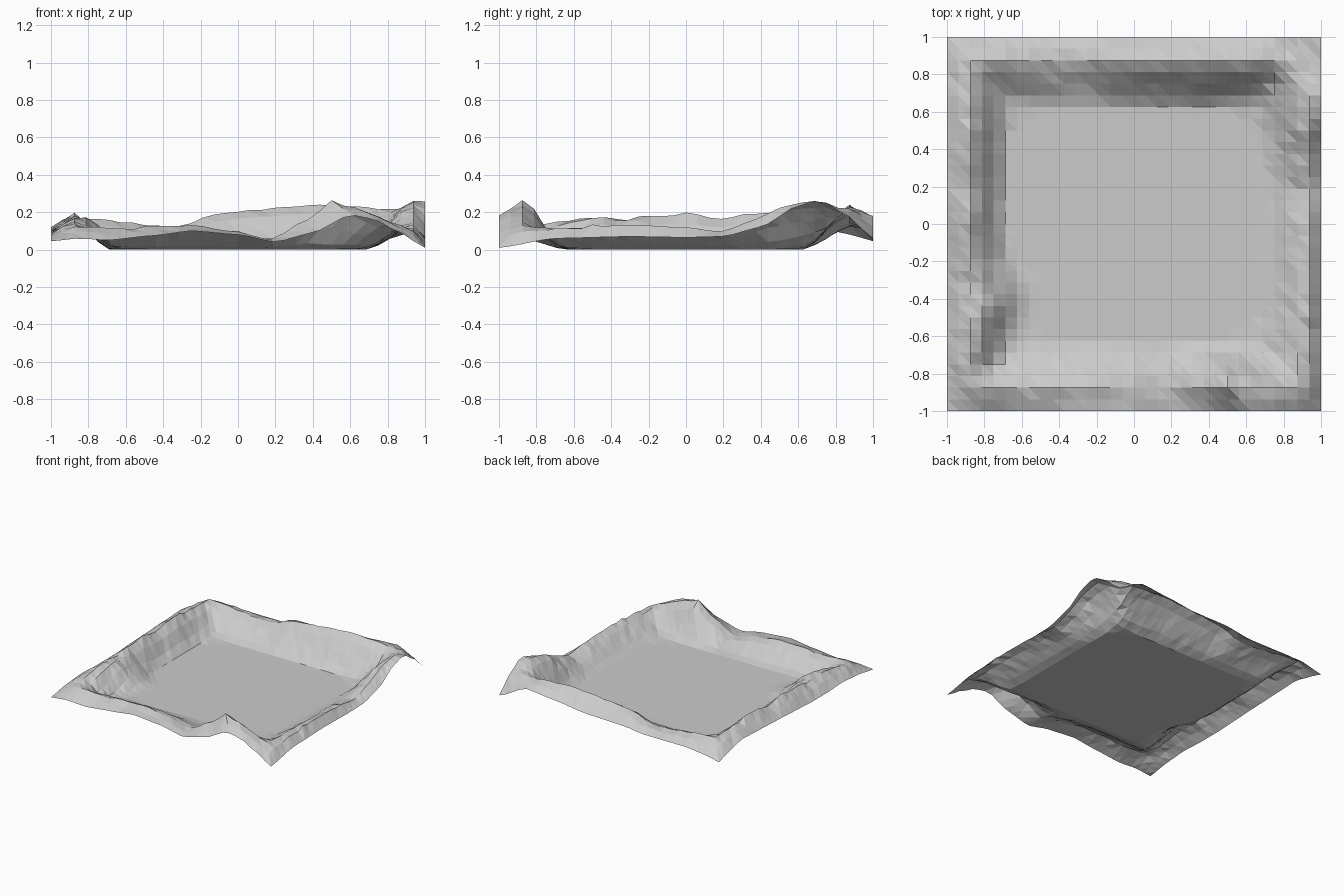
import bpy, bmesh, random

random.seed(4)
N = 32  # grid cells per side

# Rim cross-sections along each side:
# (position along side, where floor ends, where crest lies, crest height, outer edge height)
SW = (-1, .70, .88, .12, .045)
FRONT = [SW, (-.85, .67, .88, .15, .06), (-.7, .64, .875, .115, .05), (-.45, .64, .875, .125, .075),
         (-.25, .64, .875, .13, .10), (0, .64, .875, .095, .08), (.2, .64, .875, .055, .04),
         (.4, .64, .875, .15, .09), (.6, .64, .875, .27, .185), (.72, .65, .875, .255, .165),
         (.85, .66, .88, .20, .10), (1, .68, .90, .15, .01)]
RIGHT = [(-1, .68, .90, .15, .01), (-.7, .68, .93, .14, .06), (-.3, .68, .9375, .125, .07),
         (0, .68, .9375, .12, .065), (.2, .68, .9375, .10, .07), (.4, .68, .9375, .16, .12),
         (.6, .69, .9375, .255, .235), (.72, .68, .9375, .275, .265), (.85, .67, .91, .26, .19),
         (1, .66, .89, .24, .06)]
BACK = [(-1, .68, .89, .19, .045), (-.88, .66, .89, .20, .07), (-.7, .63, .90, .17, .09),
        (-.5, .62, .90, .13, .09), (-.3, .62, .90, .14, .09), (-.15, .62, .90, .20, .11),
        (.2, .62, .88, .22, .12), (.5, .62, .875, .235, .155), (.75, .63, .875, .25, .18),
        (1, .66, .89, .24, .06)]
LEFT = [SW, (-.8, .64, .87, .18, .075), (-.6, .57, .84, .20, .09), (-.42, .60, .86, .185, .08),
        (-.2, .67, .875, .18, .08), (0, .69, .88, .195, .09), (.2, .69, .875, .165, .10),
        (.45, .69, .875, .195, .11), (.7, .69, .875, .195, .12), (.88, .68, .88, .20, .08),
        (1, .68, .89, .19, .045)]


def section(table, p):
    for a, b in zip(table, table[1:]):
        if p <= b[0] + 1e-6:
            f = (p - a[0]) / (b[0] - a[0])
            f = .5 * f + .5 * f * f * (3 - 2 * f)
            return [u + (v - u) * f for u, v in zip(a[1:], b[1:])]
    return table[-1][1:]


def height(x, y):
    d = max(abs(x), abs(y))
    if d < .5:
        return 0
    if abs(y) >= abs(x):
        table, p = (BACK if y > 0 else FRONT), x / d
    else:
        table, p = (RIGHT if x > 0 else LEFT), y / d
    floor, crest, top, edge = section(table, p)
    if d <= floor:
        return 0
    if d < crest:
        f = (d - floor) / (crest - floor)
        return top * (.35 * f + .65 * f * f * (3 - 2 * f))
    f = (d - crest) / (1 - crest)
    return top + (edge - top) * f


# Height field with a little roughness
R = range(N + 1)
co = [2 * i / N - 1 for i in R]
z = [[height(x, y) for x in co] for y in co]


# Round off the corners where two rims meet, and the bulge at the front left
def soft(x, y):
    return (abs(x) > .55 and abs(y) > .55) or (x < -.45 and -.7 < y < -.25)


for _ in range(2):
    old = [row[:] for row in z]
    for j in range(1, N):
        for i in range(1, N):
            if soft(co[i], co[j]):
                near = old[j][i - 1] + old[j][i + 1] + old[j - 1][i] + old[j + 1][i]
                z[j][i] = .5 * old[j][i] + .125 * near
for j in range(1, N):
    for i in range(1, N):
        if z[j][i] > .03:
            z[j][i] += random.uniform(-.006, .006)

# Single-sheet ground patch with raised rim
bm = bmesh.new()
grid = [[bm.verts.new((co[i], co[j], z[j][i])) for i in R] for j in R]
for j in range(N):
    for i in range(N):
        a, b = grid[j][i], grid[j][i + 1]
        c, d = grid[j + 1][i + 1], grid[j + 1][i]
        bm.faces.new((a, b, d))
        bm.faces.new((b, c, d))
mesh = bpy.data.meshes.new("ground_patch")
bm.to_mesh(mesh)
bm.free()
bpy.context.collection.objects.link(bpy.data.objects.new("ground_patch", mesh))
